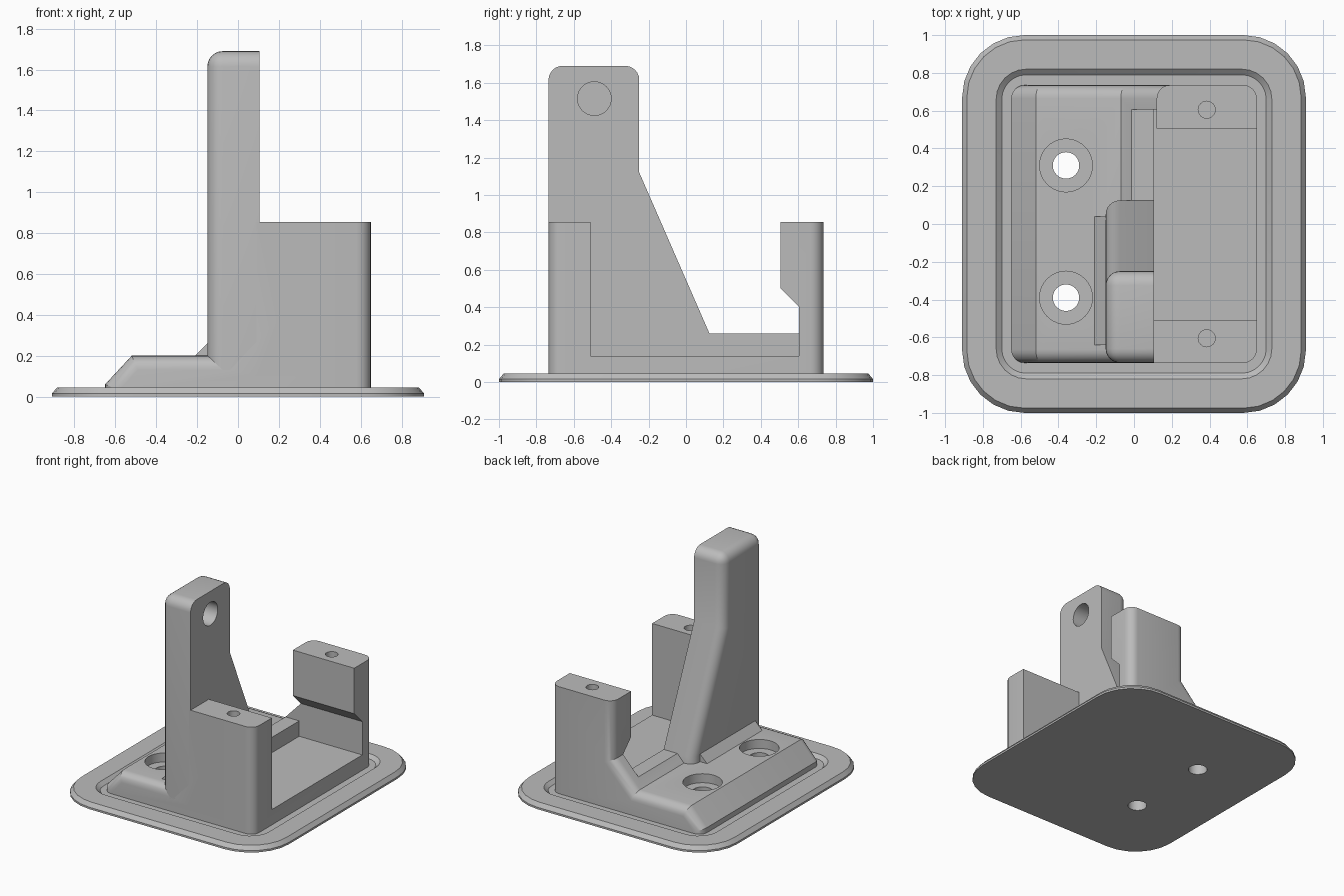
import bpy, bmesh, math
from mathutils import Vector

if "Cube" in bpy.data.objects:
    bpy.data.objects.remove(bpy.data.objects["Cube"])

grey = bpy.data.materials.new("cast grey")
grey.use_nodes = True
grey.diffuse_color = (0.5, 0.5, 0.5, 1)
grey.node_tree.nodes["Principled BSDF"].inputs["Base Color"].default_value = (0.5, 0.5, 0.5, 1)


def finish(name, bm):
    bmesh.ops.recalc_face_normals(bm, faces=bm.faces)
    mesh = bpy.data.meshes.new(name)
    bm.to_mesh(mesh)
    bm.free()
    ob = bpy.data.objects.new(name, mesh)
    mesh.materials.append(grey)
    bpy.context.collection.objects.link(ob)
    return ob


def prism(name, profile, axis, start, end, rounded=None, radius=0.07):
    """Extrude a profile along x or y; round the edges picked by a rule."""
    bm = bmesh.new()
    place = (lambda p, t: (t, p[0], p[1])) if axis == "x" else (lambda p, t: (p[0], t, p[1]))
    a, b = [[bm.verts.new(place(p, t)) for p in profile] for t in (start, end)]
    bm.faces.new(a)
    bm.faces.new(b)
    for i in range(len(a)):
        j = (i + 1) % len(a)
        bm.faces.new((a[i], a[j], b[j], b[i]))
    bmesh.ops.recalc_face_normals(bm, faces=bm.faces)
    if rounded:
        edges = [e for e in bm.edges if rounded(e.verts[0].co, e.verts[1].co)]
        bmesh.ops.bevel(bm, geom=edges, offset=radius, offset_type="OFFSET",
                        segments=6, profile=0.5, affect="EDGES", clamp_overlap=True)
    return finish(name, bm)


def cylinder(name, centre, radius, depth, axis="z"):
    bm = bmesh.new()
    bmesh.ops.create_cone(bm, cap_ends=True, segments=40, radius1=radius,
                          radius2=radius, depth=depth)
    ob = finish(name, bm)
    if axis == "x":
        ob.rotation_euler.y = math.pi / 2
    ob.location = centre
    return ob


def combine(target, tool, operation, keep=False):
    bpy.context.view_layer.update()
    mod = target.modifiers.new("combine", "BOOLEAN")
    mod.operation, mod.solver, mod.object = operation, "EXACT", tool
    bpy.context.view_layer.objects.active = target
    bpy.ops.object.modifier_apply(modifier=mod.name)
    if not keep:
        bpy.data.objects.remove(tool)


# Base plate: stacked rounded rectangles with a sunken centre
bm = bmesh.new()
rings = []
for z, inset, corner in ((0, 0, 0.33), (0.015, 0, 0.33), (0.045, 0.025, 0.305),
                         (0.045, 0.18, 0.16), (0.02, 0.21, 0.13)):
    hx, hy, ring = 0.91 - inset, 1 - inset, []
    for quarter, (sx, sy) in enumerate(((1, 1), (-1, 1), (-1, -1), (1, -1))):
        for k in range(7):
            t = math.pi / 2 * (quarter + k / 6)
            ring.append(bm.verts.new((sx * (hx - corner) + corner * math.cos(t),
                                      sy * (hy - corner) + corner * math.sin(t), z)))
    rings.append(ring)
for low, high in zip(rings, rings[1:]):
    for i in range(len(low)):
        j = (i + 1) % len(low)
        bm.faces.new((low[i], low[j], high[j], high[i]))
bm.faces.new(rings[0])
bm.faces.new(rings[-1])
plate = finish("base_plate", bm)

# Housing: side profile with rounded ends
HALF = 0.735
FLOOR = 0.012


def housing_rule(p, q):
    upright = abs(p.x - q.x) < 1e-4 and abs(p.y - q.y) < 1e-4 and abs(p.x) > 0.6
    at_end = abs(p.y - q.y) < 1e-4
    edge_path = at_end and max(p.x, q.x) < 0.2 and max(p.z, q.z) > 0.06
    return upright or edge_path


housing = prism("housing", [(-0.65, FLOOR), (-0.65, 0.06), (-0.52, 0.2), (-0.07, 0.2),
                            (0.12, 0.4), (0.12, 0.855), (0.65, 0.855), (0.65, FLOOR)],
                "y", -HALF, HALF, housing_rule)

# Open pocket with an overhang under the back post, and a low ridge beside it
pocket = prism("pocket_cutter", [(-0.51, 0.14), (0.605, 0.14), (0.605, 0.4),
                                 (0.505, 0.5), (0.505, 2), (-0.51, 2)], "x", 0.105, 1)
combine(housing, pocket, "DIFFERENCE")
ridge = prism("ridge_cutter", [(-0.6, 0.26), (0.605, 0.26), (0.605, 2), (-0.6, 2)], "x", -1, 0.11)
combine(housing, ridge, "DIFFERENCE")

# Front post root joins the tall arm
root = prism("front_post_root", [(0.09, 0.1), (0.09, 0.855), (0.3, 0.855), (0.3, 0.1)],
             "y", -HALF, -0.51)
combine(housing, root, "UNION")

# Tall arm, rounded around its outer face and at its top
OUTER = -0.15


def arm_rule(p, q):
    outer = abs(p.x - OUTER) < 1e-4 and abs(q.x - OUTER) < 1e-4 and max(p.z, q.z) > 0.11
    crown = abs(p.x - q.x) > 0.1 and p.z > 1.6
    return outer or crown


arm = prism("tall_arm", [(-HALF, 0.1), (-HALF, 1.69), (-0.25, 1.69), (-0.25, 1.12),
                         (0.125, 0.26), (0.125, 0.1)], "x", OUTER, 0.105, arm_rule, 0.075)
combine(arm, cylinder("arm_hole", (0.05, -0.49, 1.515), 0.09, 0.3, "x"), "DIFFERENCE")

# Sloped fillet at the foot of the arm
wedge = prism("arm_foot_wedge", [(-0.21, 0.2), (-0.15, 0.26), (-0.1, 0.26), (-0.1, 0.18),
                                 (-0.21, 0.18)], "y", -0.64, 0.04)

# Countersunk mounting holes and blind post holes
for y in (0.31, -0.39):
    combine(housing, cylinder("counterbore", (-0.36, y, 0.23), 0.14, 0.2), "DIFFERENCE")
    through = cylinder("through_hole", (-0.36, y, 0.1), 0.07, 0.6)
    combine(housing, through, "DIFFERENCE", keep=True)
    combine(plate, through, "DIFFERENCE")
for y in (0.605, -0.605):
    combine(housing, cylinder("post_hole", (0.385, y, 0.855), 0.045, 0.3), "DIFFERENCE")

# Smooth the rounded parts, keep sharp edges
for ob in (plate, housing, arm):
    bpy.ops.object.select_all(action="DESELECT")
    ob.select_set(True)
    bpy.context.view_layer.objects.active = ob
    bpy.ops.object.shade_smooth_by_angle(angle=math.radians(25))
